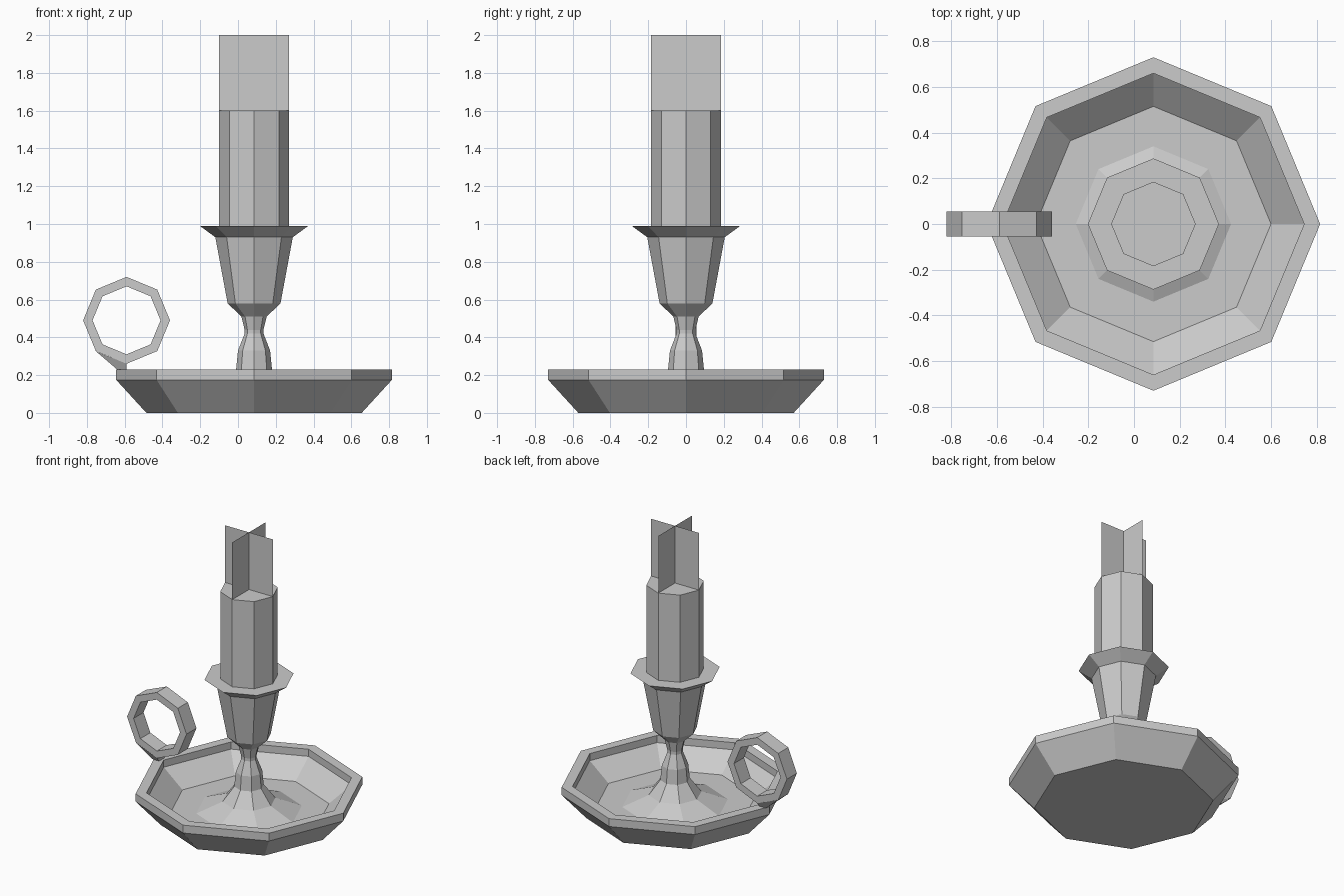
import bpy, bmesh
from math import cos, sin, pi

if "Cube" in bpy.data.objects:
    bpy.data.objects.remove(bpy.data.objects["Cube"])

CX = 0.085   # axis of the dish and candle
N = 8


def make(name, verts, faces):
    bm = bmesh.new()
    vs = [bm.verts.new(v) for v in verts]
    for f in faces:
        bm.faces.new([vs[i] for i in f])
    bmesh.ops.recalc_face_normals(bm, faces=bm.faces)
    me = bpy.data.meshes.new(name)
    bm.to_mesh(me)
    bm.free()
    ob = bpy.data.objects.new(name, me)
    bpy.context.collection.objects.link(ob)
    return ob


def lathe(name, profile):
    """Eight-sided turned solid from (radius, z) points, capped at both ends."""
    verts = [(CX + r * cos(2 * pi * i / N), r * sin(2 * pi * i / N), z)
             for r, z in profile for i in range(N)]
    faces = [(k * N + i, k * N + (i + 1) % N, (k + 1) * N + (i + 1) % N, (k + 1) * N + i)
             for k in range(len(profile) - 1) for i in range(N)]
    last = (len(profile) - 1) * N
    faces += [tuple(range(N)), tuple(range(last, last + N))]
    return make(name, verts, faces)


# Dish with raised lip, foot, stem, cup and drip rim in one turning
lathe("dish_and_holder", [
    (0.57, 0), (0.73, 0.175), (0.73, 0.23), (0.66, 0.23), (0.66, 0.18),
    (0.515, 0.06), (0.34, 0.06), (0.17, 0.13), (0.095, 0.23), (0.085, 0.33),
    (0.05, 0.42), (0.05, 0.44), (0.067, 0.51), (0.14, 0.58), (0.205, 0.93),
    (0.287, 0.99), (0.185, 0.99)])

# Candle
lathe("candle", [(0.185, 0.99), (0.185, 1.6)])

# Flame: two crossed upright cards
for name, dx, dy in (("flame_card_x", 0.185, 0), ("flame_card_y", 0, 0.185)):
    make(name, [(CX - dx, -dy, 1.6), (CX + dx, dy, 1.6),
                (CX + dx, dy, 2.0), (CX - dx, -dy, 2.0)], [(0, 1, 2, 3)])

# Finger ring: square section swept round an octagon
RX, RZ, W = -0.59, 0.49, 0.055
section = [(0.23, -W), (0.23, W), (0.18, W), (0.18, -W)]
verts = [(RX + r * cos(2 * pi * i / N), y, RZ + r * sin(2 * pi * i / N))
         for i in range(N) for r, y in section]
faces = [(i * 4 + j, i * 4 + (j + 1) % 4,
          (i + 1) % N * 4 + (j + 1) % 4, (i + 1) % N * 4 + j)
         for i in range(N) for j in range(4)]
make("finger_ring", verts, faces)

# Tapered bracket joining the ring to the lip
outline = [(-0.753, 0.327, W), (-0.64, 0.23, 0.03), (-0.59, 0.23, 0.03), (-0.59, 0.26, W)]
verts = [(x, s * w, z) for s in (-1, 1) for x, z, w in outline]
make("ring_bracket", verts, [(0, 1, 2, 3), (4, 5, 6, 7)] +
     [(i, (i + 1) % 4, (i + 1) % 4 + 4, i + 4) for i in range(4)])
